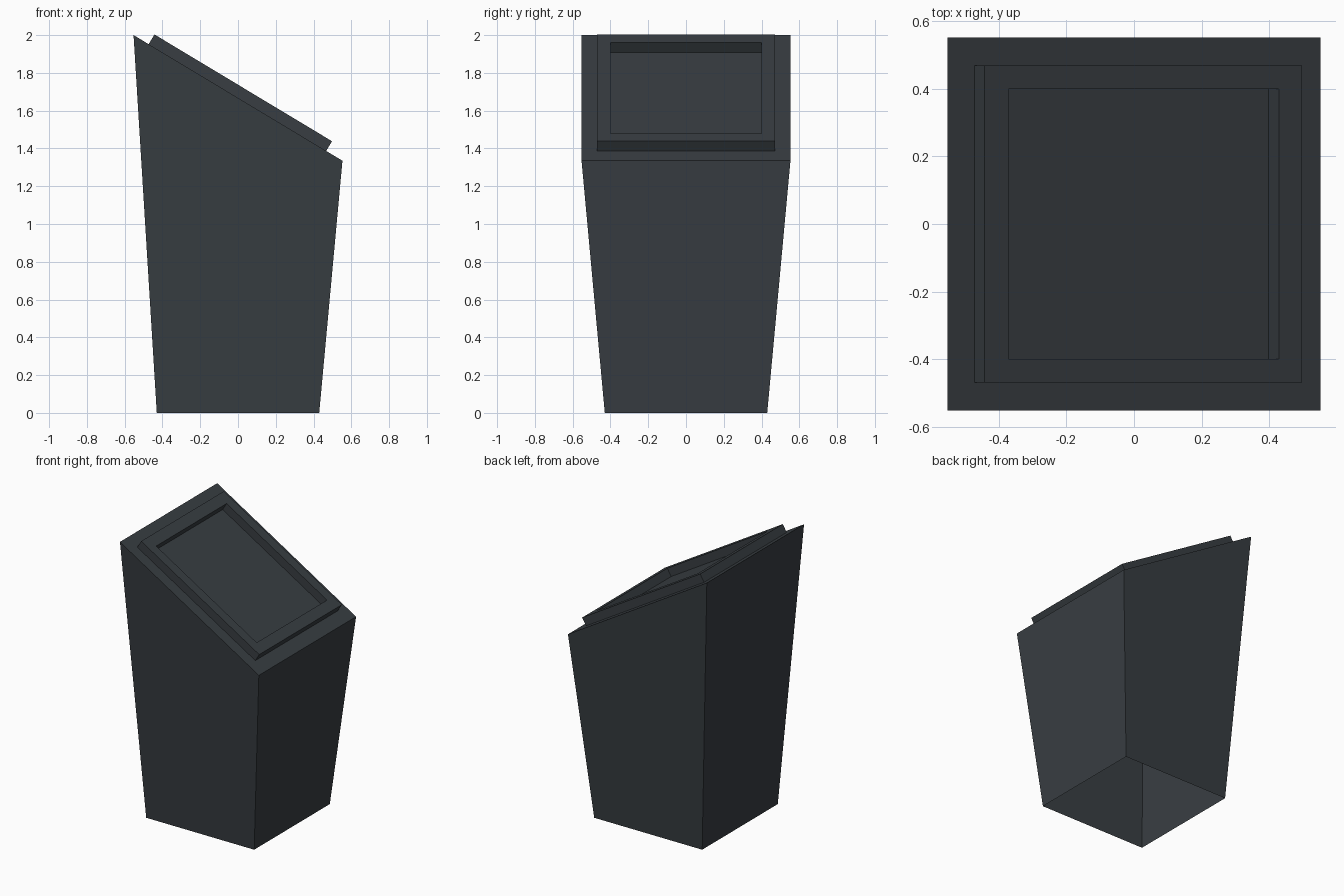
import bpy, bmesh
from mathutils import Vector

if "Cube" in bpy.data.objects:
    bpy.data.objects.remove(bpy.data.objects["Cube"])

# One dark slate colour for the whole pedestal
slate = bpy.data.materials.new("dark slate")
slate.diffuse_color = (0.040, 0.048, 0.055, 1)
slate.use_nodes = True
slate.node_tree.nodes["Principled BSDF"].inputs["Base Color"].default_value = slate.diffuse_color

HIGH, LOW, HALF = 2.0, 1.335, 0.553
SLOPE = (LOW - HIGH) / (2 * HALF)
NORMAL = Vector((-SLOPE, 0, 1)).normalized()
FRAME_HEIGHT = 0.06


def ring(x0, x1, y, height):
    """Rectangle lying on the sloped top, lifted along its normal."""
    return [Vector((px, py, HIGH + SLOPE * (px + HALF))) + NORMAL * height
            for px, py in ((x0, -y), (x1, -y), (x1, y), (x0, y))]


def build(name, rings, cap=False):
    """Join successive four-cornered rings with quads; optionally cap the last."""
    bm = bmesh.new()
    loops = [[bm.verts.new(p) for p in r] for r in rings]
    for a, b in zip(loops, loops[1:]):
        for i in range(4):
            j = (i + 1) % 4
            bm.faces.new((a[i], a[j], b[j], b[i]))
    if cap:
        bm.faces.new(loops[-1])
    mesh = bpy.data.meshes.new(name)
    bm.to_mesh(mesh)
    bm.free()
    mesh.materials.append(slate)
    obj = bpy.data.objects.new(name, mesh)
    bpy.context.collection.objects.link(obj)
    return obj


# Tapered body, open underneath, with a sloped top
B = 0.43
base = [(-B, -B, 0), (B, -B, 0), (B, B, 0), (-B, B, 0)]
build("pedestal_body", [base, ring(-HALF, HALF, HALF, 0)], cap=True)

# Raised frame around the recessed panel: outer wall, rim, inner wall
OUTER = (-0.473, 0.467, 0.47)
INNER = (-0.402, 0.398, 0.40)
build("panel_frame", [ring(*OUTER, 0), ring(*OUTER, FRAME_HEIGHT),
                      ring(*INNER, FRAME_HEIGHT), ring(*INNER, 0)])
